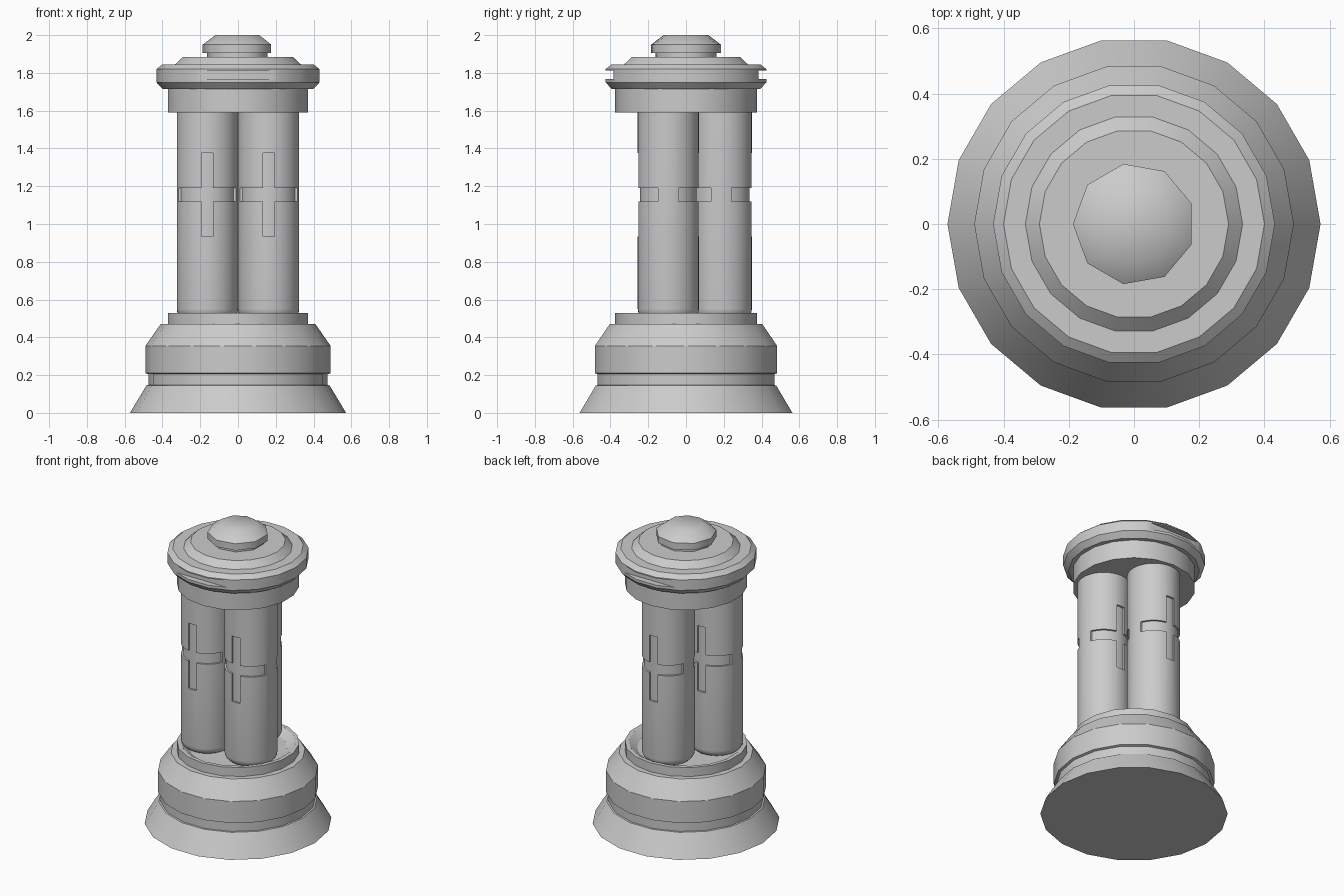
import bpy, bmesh, math

if "Cube" in bpy.data.objects:
    bpy.data.objects.remove(bpy.data.objects["Cube"], do_unlink=True)

grey = bpy.data.materials.new("plain grey")
grey.use_nodes = True
COLOUR = (0.6, 0.6, 0.6, 1)
grey.diffuse_color = COLOUR
grey.node_tree.nodes["Principled BSDF"].inputs["Base Color"].default_value = COLOUR


def finish(ob, angle=30):
    bpy.ops.object.select_all(action='DESELECT')
    ob.select_set(True)
    bpy.context.view_layer.objects.active = ob
    bpy.ops.object.shade_smooth_by_angle(angle=math.radians(angle))


def add_object(name, bm):
    bmesh.ops.recalc_face_normals(bm, faces=bm.faces[:])
    mesh = bpy.data.meshes.new(name)
    bm.to_mesh(mesh)
    bm.free()
    ob = bpy.data.objects.new(name, mesh)
    bpy.context.collection.objects.link(ob)
    mesh.materials.append(grey)
    return ob


def turned(name, profile, sides=18, turn=0.0, centre=(0, 0)):
    """Closed turned solid from (radius, height) points, bottom to top."""
    bm = bmesh.new()
    rings = []
    for r, z in profile:
        ring = []
        for i in range(sides):
            a = math.radians(turn) + math.tau * i / sides
            ring.append(bm.verts.new((centre[0] + r * math.cos(a),
                                      centre[1] + r * math.sin(a), z)))
        rings.append(ring)
    for low, high in zip(rings, rings[1:]):
        for i in range(sides):
            j = (i + 1) % sides
            bm.faces.new((low[i], low[j], high[j], high[i]))
    bm.faces.new(rings[0][::-1])
    bm.faces.new(rings[-1])
    return add_object(name, bm)


def cut_box(ob, x, y, z):
    """Cut a box, given as three (min, max) ranges, out of an object."""
    bm = bmesh.new()
    bmesh.ops.create_cube(bm, size=1)
    for v in bm.verts:
        for k, (lo, hi) in enumerate((x, y, z)):
            v.co[k] = hi if v.co[k] > 0 else lo
    cutter = add_object("cutter", bm)
    cutter.hide_render = True
    mod = ob.modifiers.new("cut", 'BOOLEAN')
    mod.operation = 'DIFFERENCE'
    mod.solver = 'EXACT'
    mod.object = cutter
    bpy.context.view_layer.objects.active = ob
    bpy.ops.object.modifier_apply(modifier=mod.name)
    bpy.data.objects.remove(cutter, do_unlink=True)


# Stepped base: flared foot, groove, band and shoulder
finish(turned("base", [(0.572, 0), (0.485, 0.145), (0.475, 0.147), (0.475, 0.205),
                       (0.49, 0.21), (0.49, 0.355), (0.41, 0.47)]))

# Shallow dish that holds the columns
finish(turned("base_dish", [(0.375, 0.46), (0.375, 0.53), (0.35, 0.53), (0.3, 0.495)], turn=10))

# Three columns, each with a cross groove on its front and back
RADIUS, SPREAD, DEPTH = 0.162, 0.187, 0.012
for name, angle in (("left", -30), ("back", 90), ("right", 210)):
    cx = SPREAD * math.cos(math.radians(angle))
    cy = SPREAD * math.sin(math.radians(angle))
    round_end = [(RADIUS - 0.05 * (1 - math.sin(t)), 0.55 - 0.05 * math.cos(t))
                 for t in (math.pi / 2 * k / 5 for k in range(6))]
    shell = turned(name + "_column", round_end + [(RADIUS, 1.6)], sides=40, centre=(cx, cy))
    for side in (-1, 1):
        y = sorted((cy + side * 0.055, cy + side * 0.3))
        cut_box(shell, (cx - 0.3, cx + 0.3), y, (1.12, 1.19))
        cut_box(shell, (cx - 0.03, cx + 0.03), y, (0.935, 1.375))
    finish(shell)
    # Core forms the groove floor
    finish(turned(name + "_column_core", [(RADIUS - DEPTH, 0.9), (RADIUS - DEPTH, 1.42)],
                  sides=40, centre=(cx, cy)))

# Collar above the columns
finish(turned("collar", [(0.375, 1.59), (0.375, 1.72)], turn=10))

# Bevelled cap with a slot at front and back
cap = turned("cap", [(0.4, 1.715), (0.432, 1.75), (0.432, 1.82), (0.4, 1.845),
                     (0.333, 1.845), (0.29, 1.885)])
for side in (-1, 1):
    cut_box(cap, (-0.2, 0.2), sorted((side * 0.385, side * 0.6)), (1.767, 1.812))
finish(cap)

# Top knob on a short neck
finish(turned("knob_neck", [(0.165, 1.88), (0.165, 1.91)], sides=9, turn=180), 42)
finish(turned("knob", [(0.187, 1.905), (0.187, 1.95), (0.12, 2.0)], sides=9, turn=180), 42)
